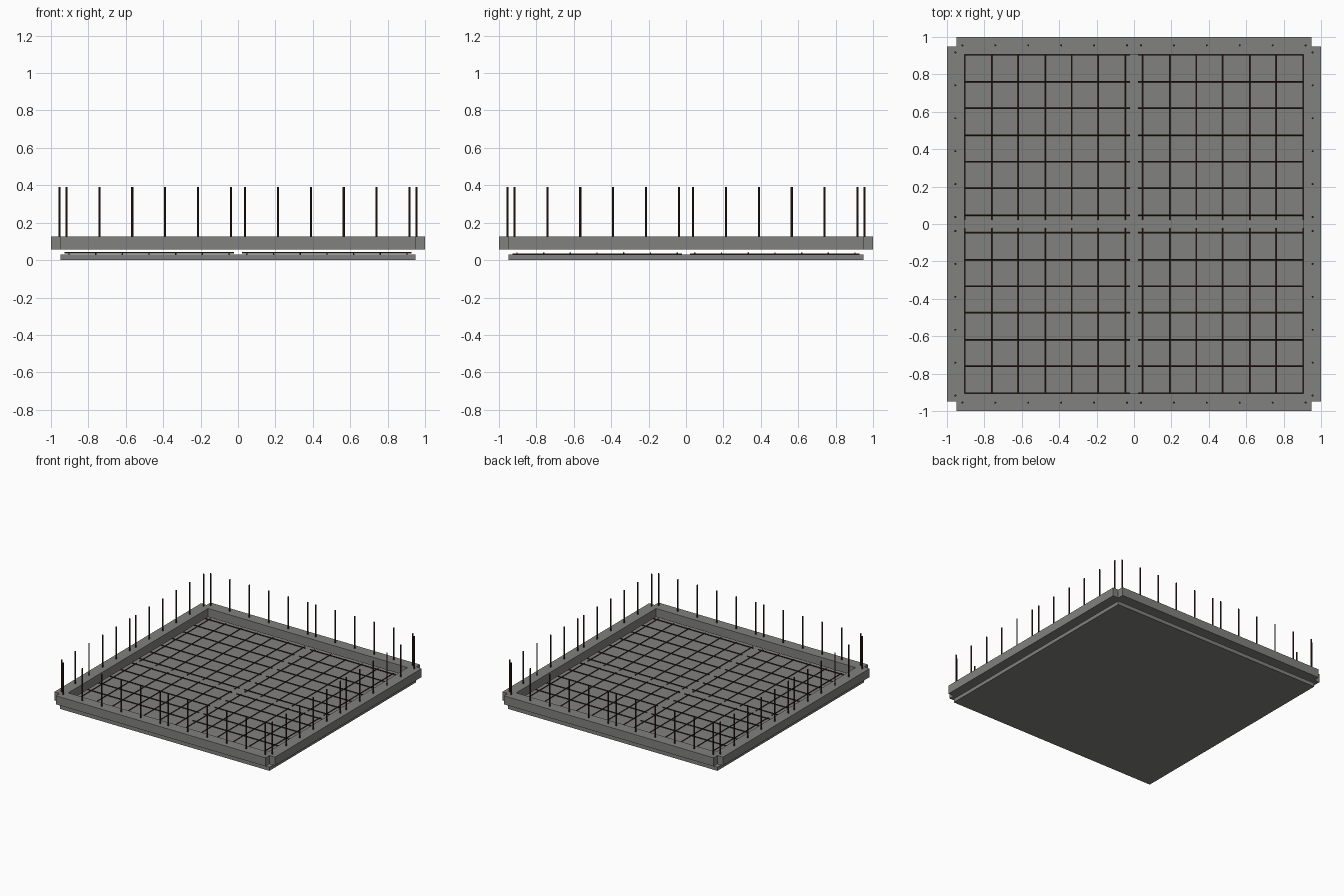
import bpy, bmesh
from mathutils import Matrix

if "Cube" in bpy.data.objects:
    bpy.data.objects.remove(bpy.data.objects["Cube"])


def material(name, rgb):
    m = bpy.data.materials.new(name)
    m.diffuse_color = (*rgb, 1)
    m.use_nodes = True
    m.node_tree.nodes["Principled BSDF"].inputs["Base Color"].default_value = m.diffuse_color
    return m


concrete = material("concrete grey", (0.22, 0.22, 0.21))
steel = material("rusty steel", (0.045, 0.02, 0.013))


def finish(bm, name, mat):
    bmesh.ops.recalc_face_normals(bm, faces=bm.faces)
    me = bpy.data.meshes.new(name)
    bm.to_mesh(me)
    bm.free()
    me.materials.append(mat)
    ob = bpy.data.objects.new(name, me)
    bpy.context.collection.objects.link(ob)
    return ob


def rod(bm, axis, centre, length, radius):
    turn = {"x": Matrix.Rotation(1.5707963, 4, "Y"),
            "y": Matrix.Rotation(1.5707963, 4, "X"),
            "z": Matrix.Identity(4)}[axis]
    bmesh.ops.create_cone(bm, cap_ends=True, segments=8, radius1=radius, radius2=radius,
                          depth=length, matrix=Matrix.Translation(centre) @ turn)


# Floor slab
bm = bmesh.new()
bmesh.ops.create_cube(bm, size=1, matrix=Matrix.Translation((0, 0, 0.015))
                      @ Matrix.Diagonal((1.9, 1.9, 0.03, 1)))
finish(bm, "floor_slab", concrete)

# Ring beam with notched corners, floating above the slab
bm = bmesh.new()
c = [-1, -0.95, -0.905, 0.905, 0.95, 1]
grid = [[bm.verts.new((x, y, 0.056)) for y in c] for x in c]
for i in range(5):
    for j in range(5):
        corner = i in (0, 4) and j in (0, 4)
        if not corner and (i, j) != (2, 2):
            bm.faces.new((grid[i][j], grid[i + 1][j], grid[i + 1][j + 1], grid[i][j + 1]))
ext = bmesh.ops.extrude_face_region(bm, geom=bm.faces[:], use_keep_orig=True)
bmesh.ops.translate(bm, vec=(0, 0, 0.07),
                    verts=[v for v in ext["geom"] if isinstance(v, bmesh.types.BMVert)])
bmesh.ops.delete(bm, geom=[v for v in bm.verts if not v.link_faces], context="VERTS")
finish(bm, "ring_beam", concrete)

# Reinforcement mats: one per quadrant, seven bars each way
for sx in (-1, 1):
    for sy in (-1, 1):
        bm = bmesh.new()
        for k in range(7):
            d = 0.0475 + k * 0.1427
            rod(bm, "y", (sx * d, sy * 0.475, 0.032), 0.905, 0.004)
            rod(bm, "x", (sx * 0.475, sy * d, 0.038), 0.905, 0.004)
        side = ("left" if sx < 0 else "right") + ("_front" if sy < 0 else "_back")
        finish(bm, "mesh_mat_" + side, steel)

# Starter bars standing in the ring beam
bm = bmesh.new()
for s in (-1, 1):
    for t in (-1, 1):
        for k in range(6):
            d = t * (0.0375 + k * 0.176)
            rod(bm, "z", (d, s * 0.955, 0.235), 0.31, 0.0055)
            rod(bm, "z", (s * 0.955, d, 0.235), 0.31, 0.0055)
finish(bm, "starter_bars", steel)
